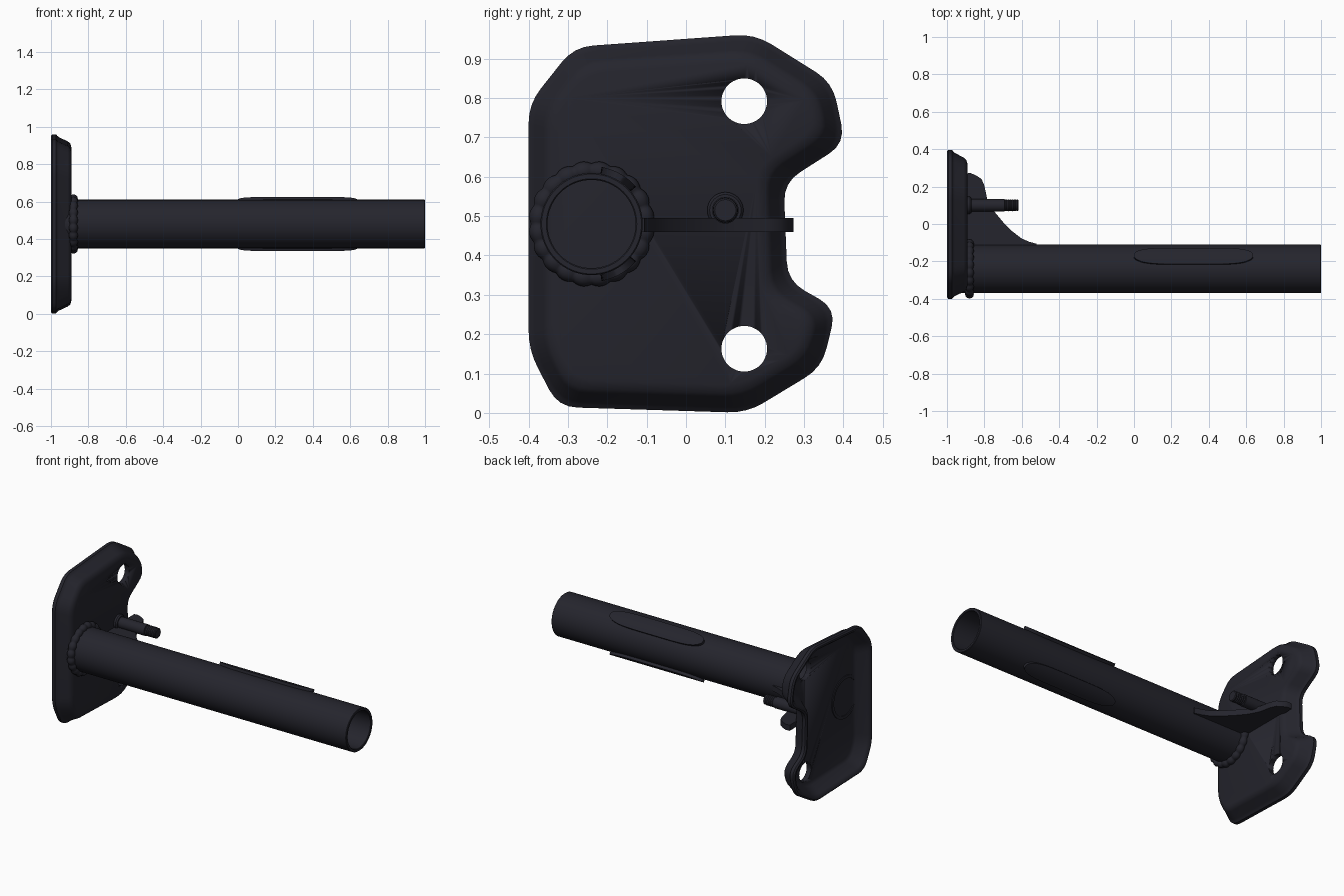
import bpy, bmesh, math
from mathutils import Vector

if "Cube" in bpy.data.objects:
    bpy.data.objects.remove(bpy.data.objects["Cube"])

paint = bpy.data.materials.new("dark_coating")
paint.use_nodes = True
COLOR = (0.018, 0.018, 0.026, 1)
paint.diffuse_color = COLOR
paint.node_tree.nodes["Principled BSDF"].inputs["Base Color"].default_value = COLOR

TUBE_Y, TUBE_Z, TUBE_R = -0.24, 0.48, 0.13


def finish(name, bm, angle=35):
    bmesh.ops.recalc_face_normals(bm, faces=bm.faces)
    mesh = bpy.data.meshes.new(name)
    bm.to_mesh(mesh)
    bm.free()
    mesh.materials.append(paint)
    ob = bpy.data.objects.new(name, mesh)
    bpy.context.collection.objects.link(ob)
    bpy.ops.object.select_all(action="DESELECT")
    ob.select_set(True)
    bpy.context.view_layer.objects.active = ob
    bpy.ops.object.shade_smooth_by_angle(angle=math.radians(angle))
    return ob


def loft(bm, rings, cap=True, closed=False):
    """Skin a list of equal-length point rings."""
    loops = [[bm.verts.new(p) for p in ring] for ring in rings]
    pairs = list(zip(loops, loops[1:]))
    if closed:
        pairs.append((loops[-1], loops[0]))
    for a, b in pairs:
        for i in range(len(a)):
            j = (i + 1) % len(a)
            bm.faces.new((a[i], a[j], b[j], b[i]))
    if cap and not closed:
        bm.faces.new(loops[0])
        bm.faces.new(loops[-1])


def circle(x, y, z, r, n=48):
    return [(x, y + r * math.cos(math.tau * i / n), z + r * math.sin(math.tau * i / n))
            for i in range(n)]


def revolve(name, y, z, profile, closed=False, n=48):
    bm = bmesh.new()
    loft(bm, [circle(x, y, z, r, n) for x, r in profile], closed=closed)
    return finish(name, bm)


def inset(points, d):
    """Move every edge of a clockwise outline inward by d."""
    out = []
    for i, p in enumerate(points):
        u = (p - points[i - 1]).normalized()
        v = (points[(i + 1) % len(points)] - p).normalized()
        n1, n2 = Vector((u.y, -u.x)), Vector((v.y, -v.x))
        out.append(p + (n1 + n2) * d / (1 + n1.dot(n2)))
    return out


def rounded(points, radius, steps=5):
    """Replace each corner by a short curve."""
    out = []
    for i, p in enumerate(points):
        a, b = points[i - 1] - p, points[(i + 1) % len(points)] - p
        s = p + a.normalized() * min(radius, a.length * 0.42)
        e = p + b.normalized() * min(radius, b.length * 0.42)
        for k in range(steps):
            t = k / (steps - 1)
            out.append(s * (1 - t) ** 2 + p * 2 * t * (1 - t) + e * t * t)
    return out


# Dished mounting plate: (depth, inset) steps over the front, then the hollow back
corners = [Vector(c) for c in (
    (-0.4, 0.785), (-0.285, 0.93), (0.175, 0.963), (0.372, 0.84), (0.405, 0.685),
    (0.248, 0.585), (0.258, 0.335), (0.382, 0.265), (0.345, 0.115), (0.155, 0),
    (-0.325, 0.015), (-0.4, 0.16))]
section = [(-0.92, 0.085), (-0.93, 0.065), (-0.985, 0.032), (-0.998, 0.02), (-1, 0.008),
           (-0.993, 0), (-0.973, 0), (-0.966, 0.008), (-0.958, 0.015),
           (-0.91, 0.037), (-0.897, 0.048), (-0.89, 0.07)]
bm = bmesh.new()
loft(bm, [[(x, p.x, p.y) for p in rounded(inset(corners, d), 0.05)] for x, d in section])
plate = finish("mounting_plate", bm, 40)

# Bolt holes
for hole_z in (0.792, 0.163):
    cutter = revolve("hole_cutter", 0.148, hole_z, [(-1.1, 0.058), (-0.8, 0.058)])
    cutter.hide_render = True
    mod = plate.modifiers.new("bolt_hole", "BOOLEAN")
    mod.operation, mod.solver, mod.object = "DIFFERENCE", "EXACT", cutter
    bpy.context.view_layer.objects.active = plate
    bpy.ops.object.modifier_apply(modifier=mod.name)
    bpy.data.objects.remove(cutter)

# Hollow tube
revolve("tube", TUBE_Y, TUBE_Z,
        [(-0.925, TUBE_R), (0.997, TUBE_R), (1, 0.127), (1, 0.115), (0.997, 0.112), (-0.925, 0.112)],
        closed=True, n=64)

# Lumpy weld bead around the tube
bm = bmesh.new()
rings = []
for i in range(160):
    a = math.tau * i / 160
    lump = abs(math.sin(a * 10))
    minor = 0.018 + 0.006 * lump
    rings.append([(-0.88 + minor * math.sin(b),
                   TUBE_Y + (0.136 + minor * math.cos(b)) * math.cos(a),
                   TUBE_Z + (0.136 + minor * math.cos(b)) * math.sin(a))
                  for b in (math.tau * k / 12 for k in range(12))])
loft(bm, rings, closed=True)
finish("weld_bead", bm, 60)

# Two thin curved pads on the rear upper and rear lower sides of the tube
for name, mid in (("upper_pad", 60), ("lower_pad", -60)):
    bm = bmesh.new()
    rings = []
    for i in range(33):
        t = -math.cos(math.pi * i / 32)
        half = 20 * (1 - 0.97 * abs(t) ** 5) ** 0.5
        angles = [math.radians(mid + half * (k / 4 - 1)) for k in range(9)]
        arc = [(0.147, a) for a in angles] + [(0.122, a) for a in reversed(angles)]
        rings.append([(0.318 + 0.318 * t, TUBE_Y + r * math.cos(a), TUBE_Z + r * math.sin(a))
                      for r, a in arc])
    loft(bm, rings)
    finish(name, bm)

# Curved gusset between plate and tube
outline = [(-0.9, -0.12), (-0.9, 0.27), (-0.875, 0.273), (-0.845, 0.26), (-0.815, 0.24),
           (-0.8, 0.205), (-0.785, 0.135), (-0.75, 0.07), (-0.7, 0.01), (-0.65, -0.04),
           (-0.6, -0.078), (-0.56, -0.095), (-0.52, -0.106), (-0.52, -0.12)]
bm = bmesh.new()
loft(bm, [[(x, y, z) for x, y in outline] for z in (0.46, 0.495)])
finish("gusset", bm)

# Stud with collar and threaded tip
stud = [(-0.9, 0.046), (-0.878, 0.046), (-0.87, 0.04), (-0.87, 0.034), (-0.692, 0.034), (-0.69, 0.029)]
for k in range(5):
    stud += [(-0.684 + 0.012 * k, 0.032), (-0.678 + 0.012 * k, 0.029)]
stud += [(-0.622, 0.031), (-0.618, 0.027)]
revolve("stud", 0.1, 0.515, stud, n=32)
